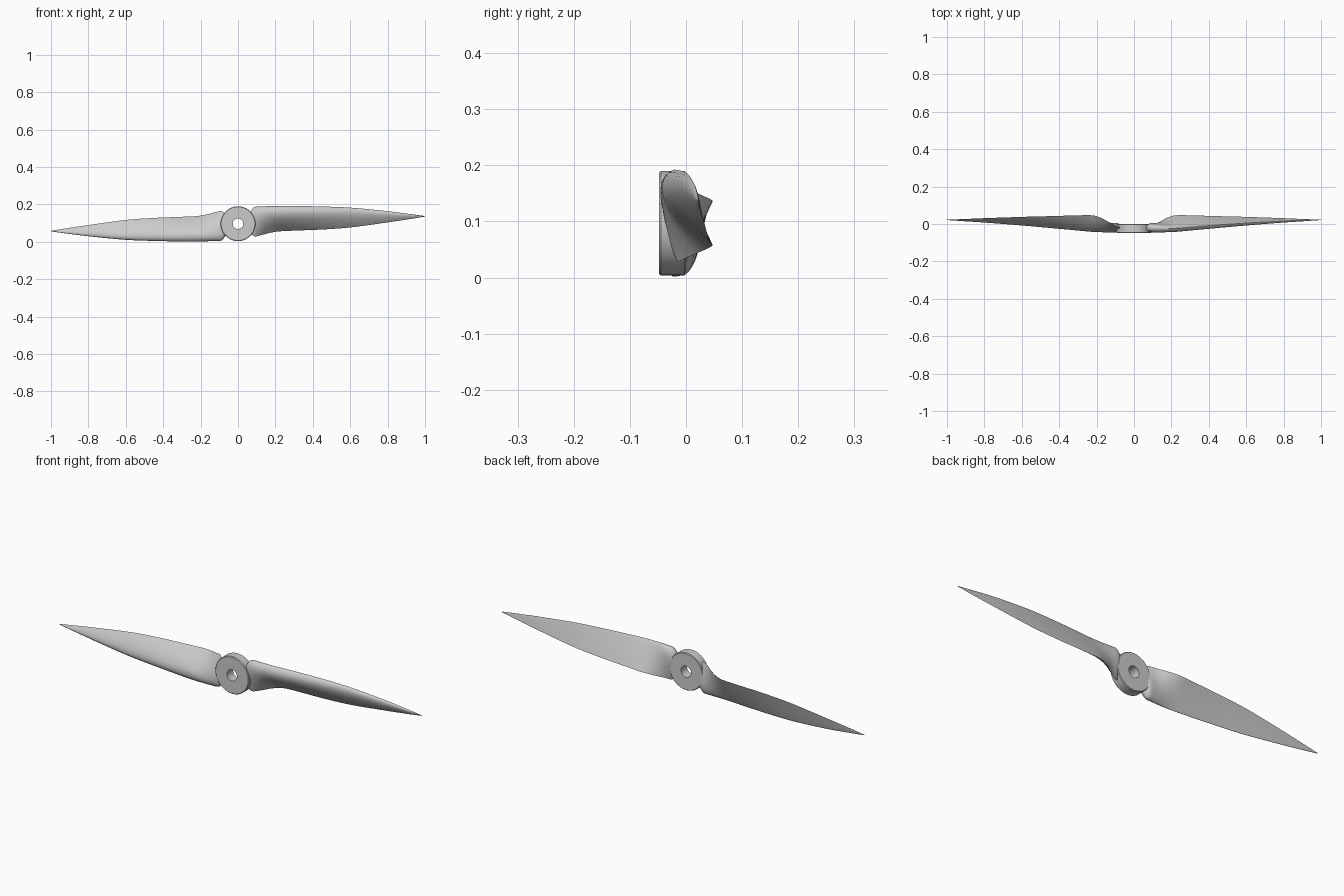
import bpy, bmesh, math
from mathutils import Vector, Matrix

if "Cube" in bpy.data.objects:
    bpy.data.objects.remove(bpy.data.objects["Cube"])

CZ = 0.0970          # height of the spin axis

def finish(bm, name, angle):
    bmesh.ops.recalc_face_normals(bm, faces=bm.faces)
    me = bpy.data.meshes.new(name)
    bm.to_mesh(me)
    bm.free()
    ob = bpy.data.objects.new(name, me)
    bpy.context.collection.objects.link(ob)
    bpy.ops.object.select_all(action='DESELECT')
    ob.select_set(True)
    bpy.context.view_layer.objects.active = ob
    bpy.ops.object.shade_smooth_by_angle(angle=math.radians(angle))
    return ob

# Hub: lathed ring with a shaft hole and softened rims (radius, y)
def make_hub(n=64):
    prof = [(0.028, -0.048), (0.090, -0.048), (0.093, -0.045),
            (0.093, -0.003), (0.090, 0.0), (0.028, 0.0)]
    bm = bmesh.new()
    rings = []
    for i in range(n):
        a = 2 * math.pi * i / n
        rings.append([bm.verts.new((r * math.cos(a), y, CZ + r * math.sin(a)))
                      for r, y in prof])
    for i in range(n):
        A, B = rings[i], rings[(i + 1) % n]
        for j in range(len(prof)):
            k = (j + 1) % len(prof)
            bm.faces.new((A[j], A[k], B[k], B[j]))
    return finish(bm, "hub", 30)

# Blade stations: x, leading y z, trailing y z, front bulge, back bulge
STATIONS = [
    (0.060, -0.022, 0.150, -0.022, 0.055, 0.016, 0.014),
    (0.075, -0.022, 0.174, -0.020, 0.038, 0.020, 0.020),
    (0.090, -0.022, 0.187, -0.014, 0.029, 0.024, 0.024),
    (0.120, -0.023, 0.189, 0.000, 0.035, 0.029, 0.020),
    (0.170, -0.024, 0.191, 0.030, 0.048, 0.034, 0.009),
    (0.220, -0.023, 0.192, 0.046, 0.056, 0.037, 0.003),
    (0.300, -0.017, 0.192, 0.046, 0.060, 0.034, 0.002),
    (0.450, -0.005, 0.189, 0.042, 0.066, 0.028, 0.001),
    (0.600, 0.005, 0.183, 0.038, 0.077, 0.021, 0.001),
    (0.800, 0.016, 0.164, 0.031, 0.104, 0.012, 0.001),
    (0.920, 0.020, 0.149, 0.026, 0.122, 0.006, 0.001),
    (1.000, 0.022, 0.138, 0.023, 0.135, 0.001, 0.0005),
]

# Hermite interpolation between stations
def slope(i, k):
    a, b = STATIONS[max(i - 1, 0)], STATIONS[min(i + 1, len(STATIONS) - 1)]
    return (b[k] - a[k]) / (b[0] - a[0])

def sample(i, t):
    p, q = STATIONS[i], STATIONS[i + 1]
    h = q[0] - p[0]
    out = [p[0] + h * t]
    for k in range(1, 7):
        out.append((2*t**3 - 3*t*t + 1) * p[k] + (t**3 - 2*t*t + t) * h * slope(i, k)
                   + (3*t*t - 2*t**3) * q[k] + (t**3 - t*t) * h * slope(i + 1, k))
    return out

def foil(s):         # normalised airfoil thickness, peak 1 near 30 % chord
    return 10 * (0.2969 * math.sqrt(s) - 0.126 * s - 0.3516 * s**2
                 + 0.2843 * s**3 - 0.1036 * s**4)

def make_blade(name, turn, m=18, sub=5):
    bm = bmesh.new()
    rows = [sample(i, j / sub) for i in range(len(STATIONS) - 1) for j in range(sub)]
    rows.append(list(STATIONS[-1]))
    rings = []
    for x, ly, lz, ty, tz, f, b in rows:
        le, te = Vector((x, ly, lz)), Vector((x, ty, tz))
        c = (te - le).normalized()
        nrm = Vector((0, c.z, -c.y))          # faces the front
        ss = [0.5 - 0.5 * math.cos(math.pi * i / m) for i in range(m + 1)]
        pts = [le.lerp(te, s) + nrm * f * foil(s) for s in ss]
        pts += [le.lerp(te, s) - nrm * b * foil(s) for s in reversed(ss[1:-1])]
        rings.append([bm.verts.new(p) for p in pts])
    n = len(rings[0])
    for A, B in zip(rings, rings[1:]):
        for j in range(n):
            k = (j + 1) % n
            bm.faces.new((A[j], A[k], B[k], B[j]))
    bm.faces.new(rings[0])
    bm.faces.new(rings[-1])
    axis = Matrix.Translation((0, 0, CZ))
    bm.transform(axis @ Matrix.Rotation(turn, 4, 'Y') @ axis.inverted())
    return finish(bm, name, 40)

make_hub()
make_blade("blade_right", 0)
make_blade("blade_left", math.pi)
